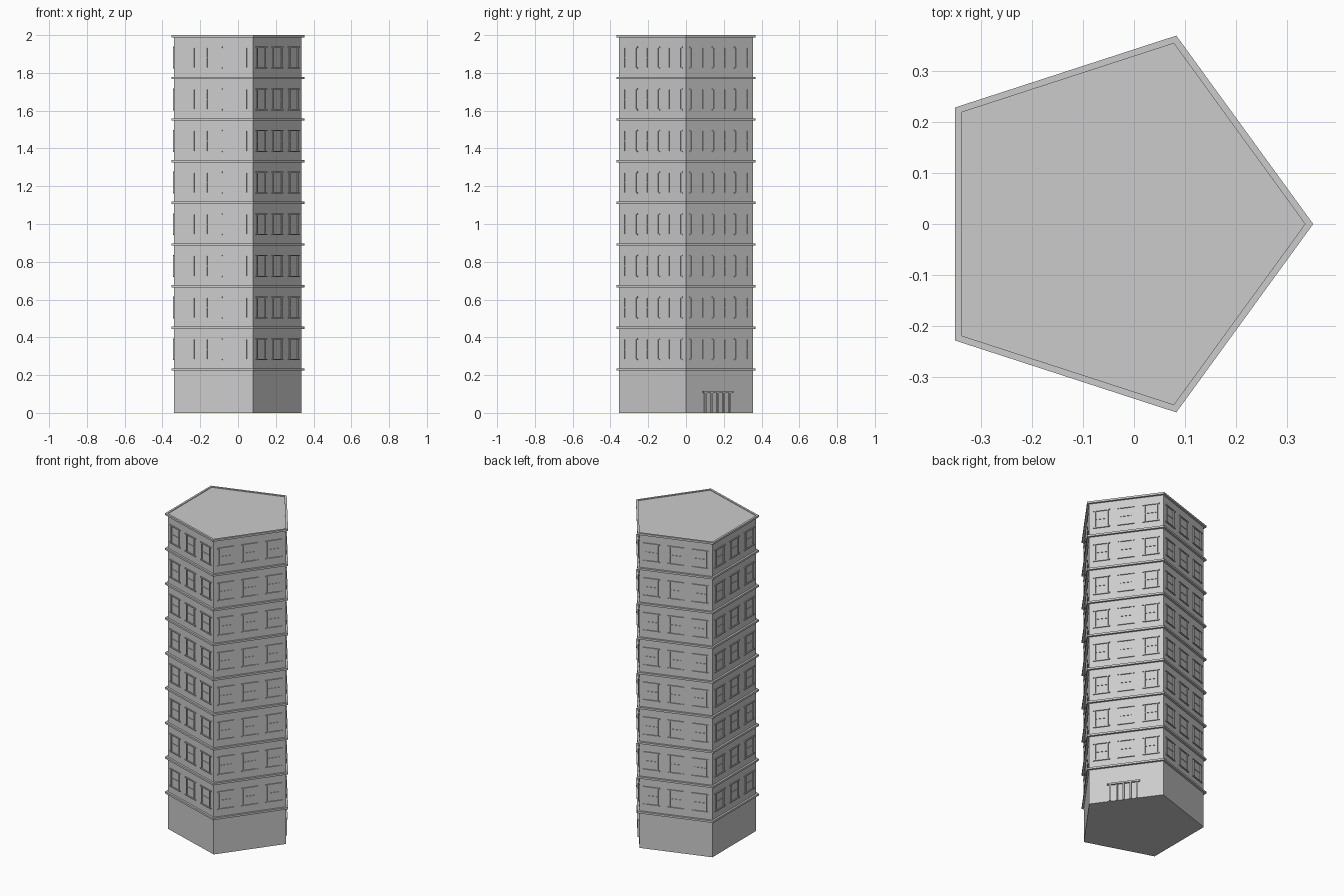
import bpy
import bmesh
import math
from mathutils import Matrix, Vector

default = bpy.data.objects.get("Cube")
if default:
    bpy.data.objects.remove(default)

CENTER_X = -0.037
WALL_R = 0.373
LEDGE_R = 0.388
APOTHEM = WALL_R * math.cos(math.pi / 5)
FACE_W = 2 * WALL_R * math.sin(math.pi / 5)
FLOOR_H = 0.2205
FIRST_LEDGE = 0.23
FLOORS = 8

grey = bpy.data.materials.new("concrete grey")
grey.use_nodes = True
color = (0.6, 0.6, 0.6, 1)
grey.diffuse_color = color
grey.node_tree.nodes["Principled BSDF"].inputs["Base Color"].default_value = color


def finish(name, bm):
    bmesh.ops.recalc_face_normals(bm, faces=bm.faces)
    mesh = bpy.data.meshes.new(name)
    bm.to_mesh(mesh)
    bm.free()
    mesh.materials.append(grey)
    obj = bpy.data.objects.new(name, mesh)
    bpy.context.collection.objects.link(obj)
    return obj


def pentagon(radius, z):
    return [Vector((CENTER_X + radius * math.cos(i * math.tau / 5),
                    radius * math.sin(i * math.tau / 5), z)) for i in range(5)]


def loft(bm, rings):
    """Join a list of (radius, z) pentagons into a capped solid."""
    loops = [[bm.verts.new(p) for p in pentagon(r, z)] for r, z in rings]
    for low, high in zip(loops, loops[1:]):
        for i in range(5):
            j = (i + 1) % 5
            bm.faces.new((low[i], low[j], high[j], high[i]))
    bm.faces.new(loops[0])
    bm.faces.new(loops[-1])


def bar(bm, side, u, z, width, height, depth):
    """Add a box standing out from one wall; u runs along the wall."""
    sunk = 0.002
    place = (Matrix.Translation((CENTER_X, 0, 0))
             @ Matrix.Rotation((side + 0.5) * math.tau / 5, 4, "Z")
             @ Matrix.Translation((APOTHEM + (depth - sunk) / 2, u, z))
             @ Matrix.Diagonal((depth + sunk, width, height, 1)))
    bmesh.ops.create_cube(bm, size=1, matrix=place)


# Five-sided shaft with a low rim around the roof
bm = bmesh.new()
loft(bm, [(WALL_R, 0), (WALL_R, 1.996)])
finish("tower_walls", bm)

bm = bmesh.new()
rim = [(WALL_R - 0.001, 1.988), (LEDGE_R, 1.988), (LEDGE_R, 2.0), (WALL_R - 0.001, 2.0)]
loops = [[bm.verts.new(p) for p in pentagon(r, z)] for r, z in rim]
for a, b in zip(loops, loops[1:] + loops[:1]):
    for i in range(5):
        j = (i + 1) % 5
        bm.faces.new((a[i], a[j], b[j], b[i]))
finish("roof_rim", bm)

# Projecting ledge under every storey
bm = bmesh.new()
for floor in range(FLOORS):
    z = FIRST_LEDGE + floor * FLOOR_H
    loft(bm, [(LEDGE_R, z - 0.006), (LEDGE_R, z + 0.006)])
finish("storey_ledges", bm)

# Three framed windows on each wall of each storey
bm = bmesh.new()
for side in range(5):
    for floor in range(FLOORS):
        middle = FIRST_LEDGE + floor * FLOOR_H + 0.107
        for column in (-1, 0, 1):
            u = column * FACE_W / 3
            for edge in (-1, 1):
                bar(bm, side, u + edge * 0.037, middle, 0.007, 0.108, 0.005)
                bar(bm, side, u, middle + edge * 0.055, 0.1, 0.006, 0.006)
            bar(bm, side, u, middle, 0.068, 0.004, 0.003)
finish("window_frames", bm)

# Double entrance door on one wall
bm = bmesh.new()
door_u = -0.015
for u, width in ((-0.08, 0.012), (-0.04, 0.01), (0, 0.01), (0.04, 0.01), (0.08, 0.012)):
    bar(bm, 0, door_u + u, 0.053, width, 0.106, 0.008)
bar(bm, 0, door_u, 0.111, 0.195, 0.01, 0.011)
finish("entrance_door_frame", bm)
